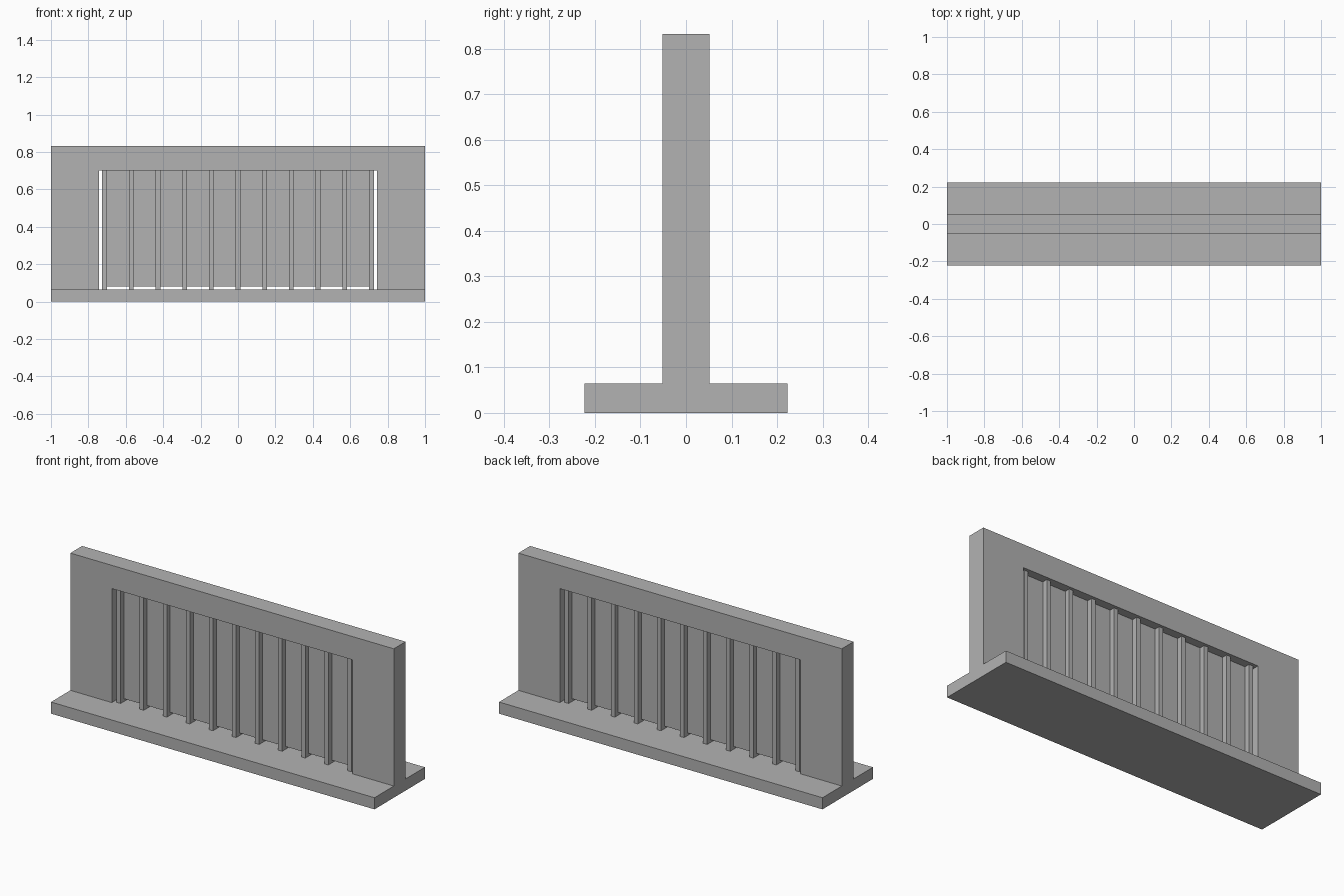
import bpy
import bmesh

cube = bpy.data.objects.get("Cube")
if cube:
    bpy.data.objects.remove(cube, do_unlink=True)

# One plain grey for the whole model
grey = bpy.data.materials.new("plain_grey")
grey.use_nodes = True
grey.diffuse_color = (0.448, 0.448, 0.448, 1)
grey.node_tree.nodes["Principled BSDF"].inputs["Base Color"].default_value = grey.diffuse_color


def extrude_profile(name, points, y0, y1):
    """Extrude a closed x-z outline along y."""
    bm = bmesh.new()
    face = bm.faces.new([bm.verts.new((x, y0, z)) for x, z in points])
    result = bmesh.ops.extrude_face_region(bm, geom=[face])
    moved = [v for v in result["geom"] if isinstance(v, bmesh.types.BMVert)]
    bmesh.ops.translate(bm, verts=moved, vec=(0, y1 - y0, 0))
    bmesh.ops.recalc_face_normals(bm, faces=bm.faces)
    mesh = bpy.data.meshes.new(name)
    bm.to_mesh(mesh)
    bm.free()
    mesh.materials.append(grey)
    obj = bpy.data.objects.new(name, mesh)
    bpy.context.collection.objects.link(obj)
    return obj


def box(name, x0, x1, y, z0, z1):
    """Box reaching y to the front and back."""
    return extrude_profile(name, [(x0, z0), (x1, z0), (x1, z1), (x0, z1)], -y, y)


BASE_TOP, HEIGHT = 0.065, 0.832
OPEN_X, OPEN_TOP = 0.744, 0.702
FIN_X, FIN_HALF, FIN_COUNT = 0.7135, 0.0125, 11

# Base slab
box("base", -1, 1, 0.223, 0, BASE_TOP)

# Upright frame, open down to the base
half = [(OPEN_X, BASE_TOP), (OPEN_X, OPEN_TOP)]
outer = [(1, HEIGHT), (1, BASE_TOP)]
outline = [(-x, z) for x, z in outer[::-1] + half[::-1]]
outline = [(-1, BASE_TOP), (-1, HEIGHT)] + outer + half + [(-x, z) for x, z in half[::-1]]
extrude_profile("frame", outline, -0.052, 0.052)

# Thin panel between the outer bars, raised slightly off the base
box("panel", -FIN_X, FIN_X, 0.005, 0.08, OPEN_TOP)

# Evenly spaced upright bars
for i in range(FIN_COUNT):
    x = -FIN_X + 2 * FIN_X * i / (FIN_COUNT - 1)
    box(f"upright_bar_{i + 1}", x - FIN_HALF, x + FIN_HALF, 0.035, BASE_TOP, OPEN_TOP)
